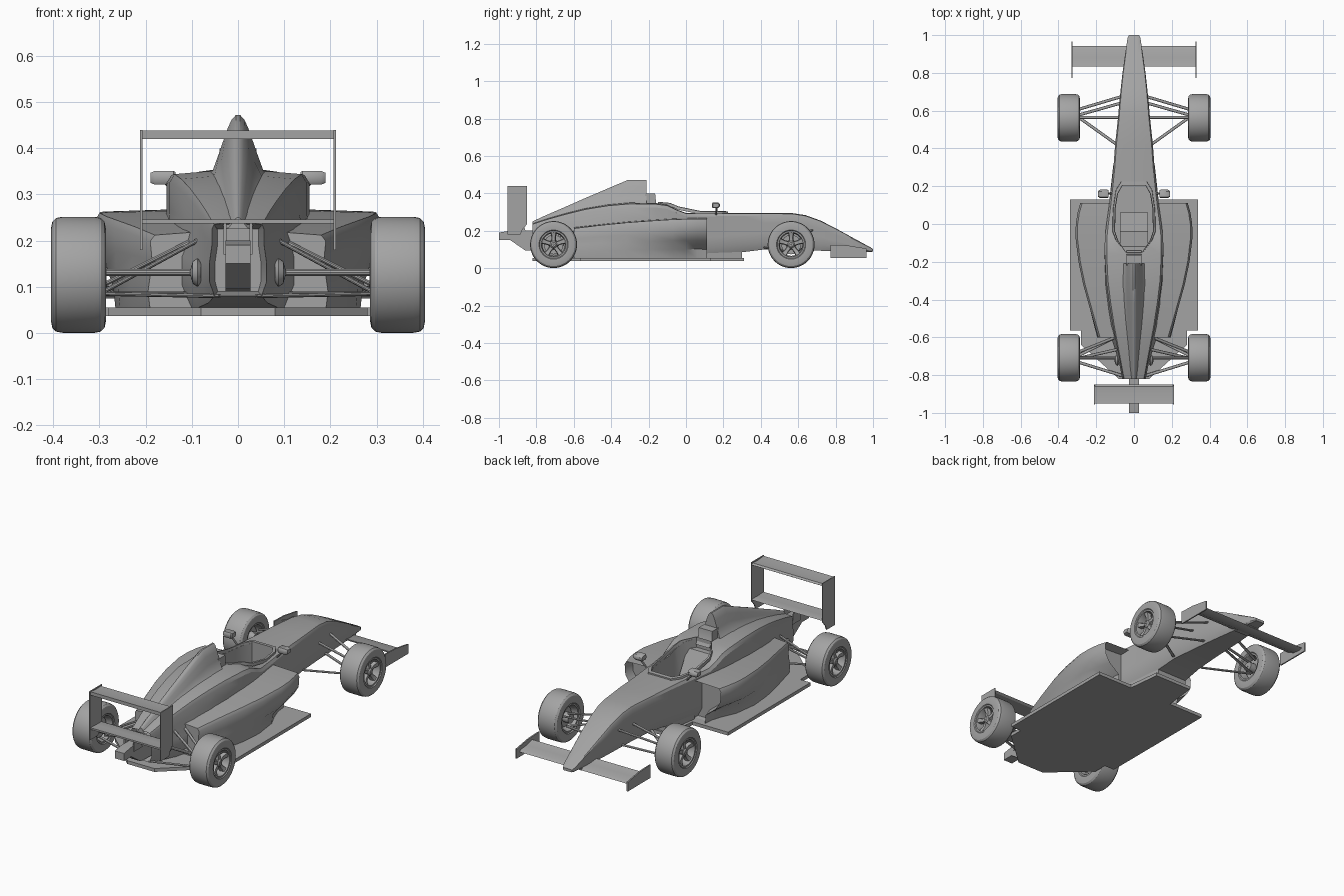
import bpy, bmesh
from math import sin, cos, pi, radians
from mathutils import Vector

if "Cube" in bpy.data.objects:
    bpy.data.objects.remove(bpy.data.objects["Cube"])

# Dark grey paint shared by every part
paint = bpy.data.materials.new("dark_grey")
paint.diffuse_color = (.37, .37, .37, 1)
paint.use_nodes = True
paint.node_tree.nodes["Principled BSDF"].inputs["Base Color"].default_value = paint.diffuse_color


def loft(name, rings, closed=False, mirror=False, smooth=30):
    """Skin a list of equal-length point rings; cap the ends unless closed."""
    n, m = len(rings[0]), len(rings)
    bm = bmesh.new()
    vs = [[bm.verts.new(p) for p in r] for r in rings]
    for i in range(m if closed else m - 1):
        a, b = vs[i], vs[(i + 1) % m]
        for j in range(n):
            k = (j + 1) % n
            bm.faces.new((a[j], a[k], b[k], b[j]))
    if not closed:
        bm.faces.new(vs[0])
        bm.faces.new(vs[-1])
    bmesh.ops.recalc_face_normals(bm, faces=bm.faces)
    me = bpy.data.meshes.new(name)
    bm.to_mesh(me)
    bm.free()
    me.materials.append(paint)
    shade(me, smooth)
    ob = bpy.data.objects.new(name, me)
    bpy.context.collection.objects.link(ob)
    if mirror:
        mod = ob.modifiers.new("mirror", 'MIRROR')
        mod.use_mirror_merge = False
    return ob


def shade(me, angle):
    me.shade_smooth()
    me.set_sharp_from_angle(angle=radians(angle))


def recess(ob, test, border, depth, angle):
    """Inset the end face whose vertices all pass the test and push it along y."""
    bm = bmesh.new()
    bm.from_mesh(ob.data)
    end = [f for f in bm.faces if all(test(v.co.y) for v in f.verts)]
    bmesh.ops.inset_region(bm, faces=end, thickness=border)
    bmesh.ops.translate(bm, vec=(0, depth, 0), verts=list({v for f in end for v in f.verts}))
    bm.to_mesh(ob.data)
    bm.free()
    shade(ob.data, angle)


def side_plate(name, yz, x0, x1, mirror=False):
    return loft(name, [[(x, y, z) for y, z in yz] for x in (x0, x1)], mirror=mirror)


def plan_plate(name, xy, z0, z1):
    return loft(name, [[(x, y, z) for x, y in xy] for z in (z0, z1)])


def rod(name, a, b, r=.007, n=10, flat=1.0):
    a, b = Vector(a), Vector(b)
    d = (b - a).normalized()
    u = d.cross(Vector((0, 0, 1))).normalized()
    v = d.cross(u)
    ang = [2 * pi * i / n for i in range(n)]
    return loft(name, [[p + u * r * cos(t) + v * r * flat * sin(t) for t in ang] for p in (a, b)],
                mirror=True)


def lathe(name, prof, y, z, n=48):
    """Spin a closed (x, radius) profile about the axle."""
    rings = [[(x, y + r * cos(2 * pi * i / n), z + r * sin(2 * pi * i / n)) for x, r in prof]
             for i in range(n)]
    return loft(name, rings, closed=True, mirror=True)


def both_sides(half):
    return half + [(-x, y) for x, y in reversed(half)]


# Central body: y, shoulder half-width, belly half-width, bottom, top
stations = [
    (1.0, .026, .026, .088, .102), (.985, .034, .034, .087, .112), (.9, .047, .047, .088, .158),
    (.8, .061, .061, .09, .213), (.72, .07, .07, .093, .254), (.64, .078, .078, .096, .283),
    (.57, .084, .084, .098, .294), (.42, .1, .1, .1, .296), (.3, .109, .109, .085, .296),
    (.2, .12, .12, .07, .296), (.1, .132, .132, .055, .296), (.0, .146, .145, .05, .297),
    (-.05, .152, .15, .05, .316), (-.1, .155, .155, .05, .34), (-.16, .155, .16, .05, .348),
    (-.3, .148, .16, .05, .35), (-.42, .132, .155, .05, .339), (-.54, .112, .14, .05, .319),
    (-.65, .09, .105, .055, .291), (-.74, .072, .078, .065, .265), (-.82, .056, .062, .08, .238)]
rings = []
for y, w, wb, b, t in stations:
    h = t - b
    half = [(wb * .82, b), (wb, b + .2 * h), (wb, b + .45 * h), (w, b + .72 * h),
            (w, b + .92 * h), (w * .93, t - .02 * h), (w * .45, t)]
    rings.append([(x, y, z) for x, z in both_sides(half)])
body = loft("body_shell", rings)
recess(body, lambda y: y < -.81, .012, .07, 30)

# Cockpit opening, cut out and edged with a rim
opening = both_sides([(.06, .205), (.085, .16), (.098, .08), (.1, -.04), (.085, -.085), (.042, -.15)])
cutter = plan_plate("cockpit_cutter", opening, .12, .6)
cutter.hide_render = True
mod = body.modifiers.new("cockpit", 'BOOLEAN')
mod.operation, mod.object, mod.solver = 'DIFFERENCE', cutter, 'EXACT'
dg = bpy.context.evaluated_depsgraph_get()
mesh = bpy.data.meshes.new_from_object(body.evaluated_get(dg))
body.modifiers.clear()
body.data = mesh
shade(mesh, 30)
bpy.data.objects.remove(cutter)
outer = [(x * 1.14, y + (.02 if y > .1 else 0)) for x, y in opening]


def rim_z(y):
    return .299 + .05 * min(1, max(0, (.02 - y) / .12))


loft("cockpit_rim", [[(a[0], a[1], rim_z(a[1]) - .012), (b[0], b[1], rim_z(b[1]) - .012),
                      (b[0] * .98, b[1], rim_z(b[1]) + .004), (a[0] * 1.03, a[1], rim_z(a[1]) + .006)]
                     for a, b in zip(opening, outer)], closed=True)

# Seat and headrest
side_plate("seat", [(.06, .12), (.06, .15), (-.04, .16), (-.12, .3), (-.15, .3), (-.1, .12)], -.075, .075)
side_plate("headrest", [(-.22, .32), (-.22, .4), (-.165, .4), (-.16, .35), (-.14, .32)], -.04, .04)

# Airbox and spine: y, base half-width, base height, top
fin = []
for y, w, z, t in [(-.21, .052, .335, .472), (-.31, .055, .335, .472), (-.42, .052, .325, .425),
                   (-.54, .045, .303, .374), (-.66, .035, .272, .321), (-.76, .026, .246, .278),
                   (-.82, .02, .225, .25)]:
    h = t - z
    half = [(w * 1.5, z), (w, z + .12 * h), (w * .7, z + .45 * h), (w * .45, z + .75 * h),
            (w * .25, z + .93 * h), (w * .08, t)]
    fin.append([(x, y, q) for x, q in both_sides(half)])
loft("airbox_spine", fin, smooth=40)

# Sidepods with a recessed inlet: y, outer half-width, lower half-width, top
pods = []
for y, w, wl, t in [(.112, .284, .19, .262), (.06, .299, .195, .263), (0, .308, .215, .262),
                    (-.07, .31, .248, .26), (-.2, .294, .265, .252), (-.32, .269, .255, .243),
                    (-.45, .233, .228, .23), (-.6, .19, .19, .212)]:
    h = t - .05
    pods.append([(.1, y, .05), (wl, y, .05), (wl + .005, y, .05 + .24 * h),
                 (wl + (w - wl) * .68, y, .05 + .46 * h), (w - .004, y, .05 + .66 * h),
                 (w, y, .05 + .92 * h), (w - .01, y, t), (.1, y, t + .006)])
pod = loft("sidepod", pods, mirror=True, smooth=40)
recess(pod, lambda y: y > .11, .012, -.05, 40)

# Floor and splitter
plan_plate("floor", both_sides([(.11, .31), (.13, .13), (.34, .13), (.34, -.565), (.28, -.565),
                                (.28, -.64), (.08, -.82)]), .037, .055)
plan_plate("splitter_block", both_sides([(.09, .3), (.12, .1)]), .05, .085)

# Tail structure and wing pylons
side_plate("tail_structure", [(-1, .15), (-1, .19), (-.94, .2), (-.74, .2), (-.74, .09),
                              (-.86, .095), (-.94, .15)], -.027, .027)
side_plate("rear_wing_pylon", [(-.92, .17), (-.92, .24), (-.87, .24), (-.85, .17)], .025, .031, True)

# Rear wing
for nm, z, th in (("rear_wing_top", .42, .018), ("rear_wing_lower", .237, .009)):
    side_plate(nm, [(-.95, z + th), (-.95, z), (-.9, z), (-.862, z), (-.85, z + th * .4),
                    (-.86, z + th * .8), (-.9, z + th * .7)], -.21, .21)
side_plate("rear_wing_endplate", [(-.955, .44), (-.85, .44), (-.85, .235), (-.875, .205),
                                  (-.885, .18), (-.955, .18)], .207, .212, True)

# Front wing
side_plate("front_wing", [(.835, .108), (.835, .102), (.88, .08), (.925, .075), (.942, .082),
                          (.925, .092), (.88, .094)], -.33, .33)
side_plate("front_wing_endplate", [(.772, .055), (.772, .125), (.86, .122), (.965, .105),
                                   (.965, .055)], .325, .332, True)
side_plate("front_wing_mount", [(.85, .085), (.85, .12), (.94, .12), (.94, .08)], -.04, .04)

# Wheels with five-spoke rims, and hubs
for pos, y in (("front", .562), ("rear", -.708)):
    z = .126
    lathe(pos + "_tyre", [(.287, .078), (.286, .1), (.289, .115), (.297, .123), (.31, .1255),
                          (.38, .1255), (.394, .123), (.402, .115), (.405, .1), (.404, .078),
                          (.398, .073), (.293, .073)], y, z)
    lathe(pos + "_rim", [(.292, .074), (.4, .074), (.4, .066), (.375, .06), (.31, .06), (.292, .066)], y, z)
    lathe(pos + "_hub", [(.285, .002), (.285, .026), (.335, .026), (.388, .019), (.394, .012),
                         (.394, .002)], y, z, 24)
    lathe(pos + "_brake_disc", [(.32, .01), (.32, .052), (.332, .052), (.332, .01)], y, z, 32)
    for i in range(5):
        t = 2 * pi * i / 5 + pi / 2
        sp = []
        for r, w, x in ((.012, .013, .388), (.04, .012, .384), (.066, .017, .394)):
            sp.append([(xx, y + r * cos(t) - s * sin(t), z + r * sin(t) + s * cos(t))
                       for xx, s in ((x, -w * .7), (x, w * .7), (x - .018, w), (x - .018, -w))])
        loft(f"{pos}_spoke_{i + 1}", sp, mirror=True)

# Suspension arms (right side, mirrored)
arms = [("front_upper_arm_fore", (.065, .675, .205), (.3, .605, .15)),
        ("front_upper_arm_aft", (.075, .565, .2), (.3, .565, .15)),
        ("front_lower_arm_fore", (.07, .64, .11), (.3, .575, .085)),
        ("front_lower_arm_aft", (.09, .42, .11), (.3, .57, .085)),
        ("rear_upper_arm", (.1, -.6, .2), (.3, -.68, .1)),
        ("rear_lower_arm_fore", (.1, -.6, .085), (.3, -.7, .085)),
        ("rear_lower_arm_aft", (.04, -.81, .08), (.3, -.73, .085)),
        ("rear_pushrod", (.07, -.66, .21), (.29, -.71, .09))]
for nm, a, b in arms:
    rod(nm, a, b, .008, flat=.6)
rod("driveshaft", (.05, -.71, .131), (.3, -.71, .131), .008)
lathe("driveshaft_joint", [(.08, .003), (.08, .022), (.088, .031), (.098, .024), (.104, .003)], -.72, .131, 20)

# Mirrors
rod("mirror_stalk", (.11, .16, .28), (.165, .165, .335), .005)
loft("mirror", [[(x, .16 + a * .022 * s, .336 + b * .015 * s) for a, b in
                 ((-1, -.6), (-.8, -1), (.6, -1), (1, -.4), (1, .4), (.6, 1), (-.8, 1), (-1, .6))]
                for x, s in ((.135, .8), (.14, 1), (.18, 1), (.19, .7))], mirror=True, smooth=40)
